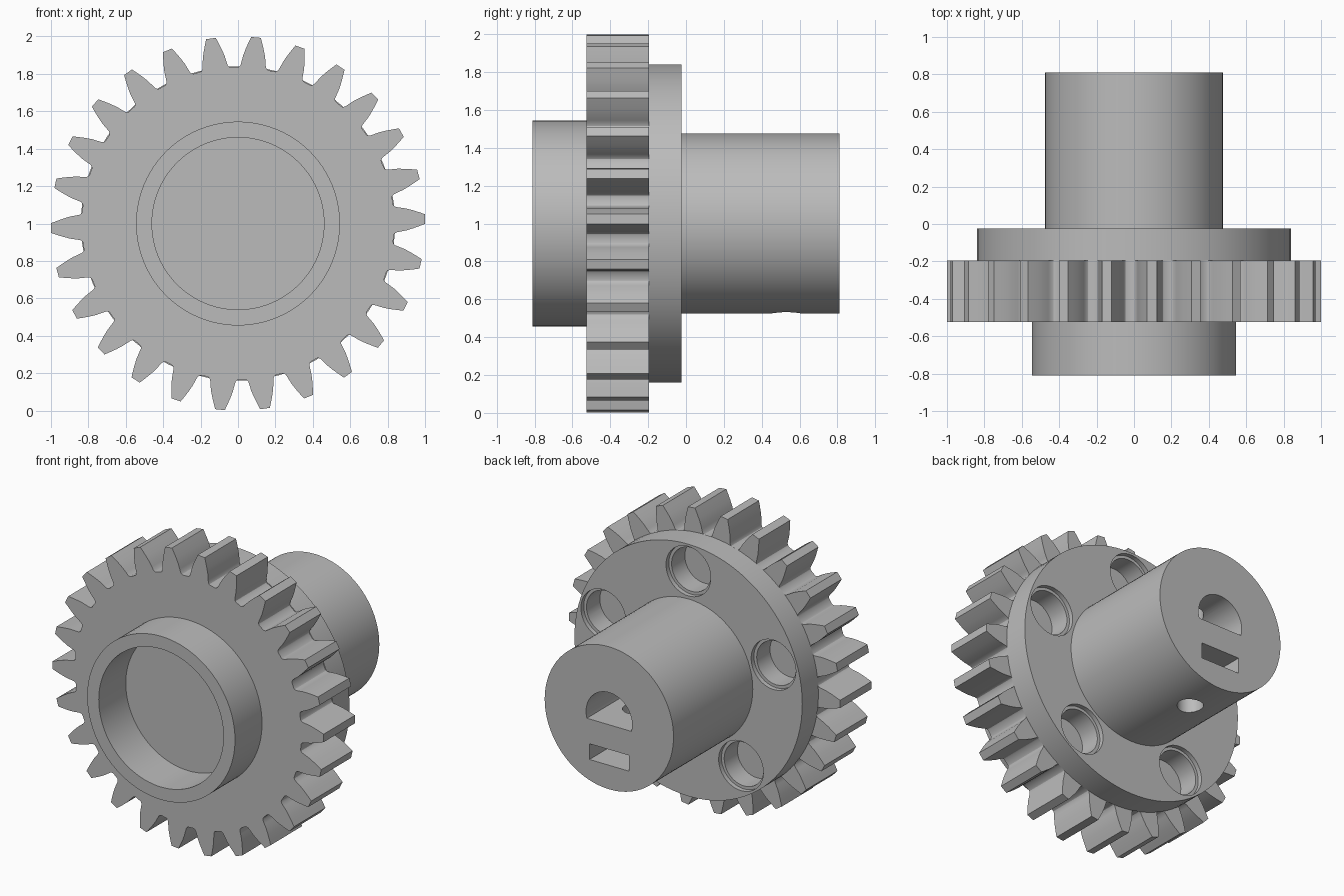
import bpy, bmesh, math
from mathutils import Matrix, Vector

AXIS_Z = 1.0
TEETH = 26

cube = bpy.data.objects.get("Cube")
if cube:
    bpy.data.objects.remove(cube, do_unlink=True)

grey = bpy.data.materials.new("plain_grey")
grey.use_nodes = True
tone = (0.5, 0.5, 0.5, 1)
grey.diffuse_color = tone
grey.node_tree.nodes["Principled BSDF"].inputs["Base Color"].default_value = tone


def prism(name, outline, y0, y1):
    """Extrude an outline of (x, z) points, relative to the axis, from y0 to y1."""
    bm = bmesh.new()
    face = bm.faces.new([bm.verts.new((x, y0, z + AXIS_Z)) for x, z in outline])
    moved = bmesh.ops.extrude_face_region(bm, geom=[face])["geom"]
    verts = [g for g in moved if isinstance(g, bmesh.types.BMVert)]
    bmesh.ops.translate(bm, verts=verts, vec=(0, y1 - y0, 0))
    bmesh.ops.recalc_face_normals(bm, faces=bm.faces)
    mesh = bpy.data.meshes.new(name)
    bm.to_mesh(mesh)
    bm.free()
    mesh.materials.append(grey)
    obj = bpy.data.objects.new(name, mesh)
    bpy.context.collection.objects.link(obj)
    return obj


def arc(radius, start=0, end=2 * math.pi, n=96, cx=0, cz=0):
    """Points along an arc; the end point is left out."""
    step = (end - start) / n
    return [(cx + radius * math.cos(start + i * step),
             cz + radius * math.sin(start + i * step)) for i in range(n)]


def cut(obj, cutters):
    """Subtract each cutter and remove it."""
    bpy.context.view_layer.objects.active = obj
    for cutter in cutters:
        cutter.hide_render = True
        mod = obj.modifiers.new("cut", "BOOLEAN")
        mod.operation = "DIFFERENCE"
        mod.solver = "EXACT"
        mod.object = cutter
        bpy.ops.object.modifier_apply(modifier=mod.name)
        bpy.data.objects.remove(cutter, do_unlink=True)


# Toothed wheel: one curved tooth and fillet, mirrored and repeated
half_tooth = [(0.835, 0.082), (0.838, 0.075), (0.848, 0.068), (0.87, 0.064),
              (0.90, 0.059), (0.935, 0.049), (0.97, 0.037), (1.0, 0.026)]
tooth = [(r, -w) for r, w in half_tooth] + [(r, w) for r, w in reversed(half_tooth)]
wheel_outline = []
for i in range(TEETH):
    turn = math.radians(1.4) + i * 2 * math.pi / TEETH
    for r, w in tooth:
        a = turn + w / r
        wheel_outline.append((r * math.cos(a), r * math.sin(a)))
gear_wheel = prism("gear_wheel", wheel_outline, -0.525, -0.195)

# Front collar with a shallow recess that ends at the wheel
front_collar = prism("front_collar", arc(0.545), -0.81, -0.525)
cut(front_collar, [prism("recess_cutter", arc(0.46), -0.9, -0.4)])

# Back flange with five stepped round pockets
back_flange = prism("back_flange", arc(0.84), -0.195, -0.025)
pockets = []
for i in range(5):
    a = math.pi / 2 + i * 2 * math.pi / 5
    cx, cz = 0.66 * math.cos(a), 0.66 * math.sin(a)
    pockets.append(prism("pocket_cutter", arc(0.145, n=48, cx=cx, cz=cz), -0.3, 0.1))
    pockets.append(prism("pocket_rim_cutter", arc(0.165, n=48, cx=cx, cz=cz), -0.055, 0.1))
cut(back_flange, pockets)

# Shaft with a D-shaped bore, a nut slot and a set screw hole from below
shaft = prism("shaft", arc(0.475), -0.025, 0.81)
dip = math.asin(0.045 / 0.17)
d_outline = arc(0.17, -dip, math.pi + dip, 40)
d_outline.append((-0.17 * math.cos(dip), -0.045))
slot = [(-0.145, -0.315), (0.145, -0.315), (0.145, -0.21), (-0.145, -0.21)]
screw = prism("screw_cutter", arc(0.08, n=32), 0, 0.85)
screw.data.transform(Matrix.Translation((0, 0.53, 0.4))
                     @ Matrix.Rotation(math.pi / 2, 4, "X")
                     @ Matrix.Translation((0, 0, -AXIS_Z)))
cut(shaft, [prism("bore_cutter", d_outline, 0.05, 0.9),
            prism("slot_cutter", slot, 0.385, 0.9), screw])

# Smooth round walls, crisp rims
for obj in (gear_wheel, front_collar, back_flange, shaft):
    bpy.ops.object.select_all(action="DESELECT")
    obj.select_set(True)
    bpy.context.view_layer.objects.active = obj
    bpy.ops.object.shade_smooth_by_angle(angle=math.radians(25))
